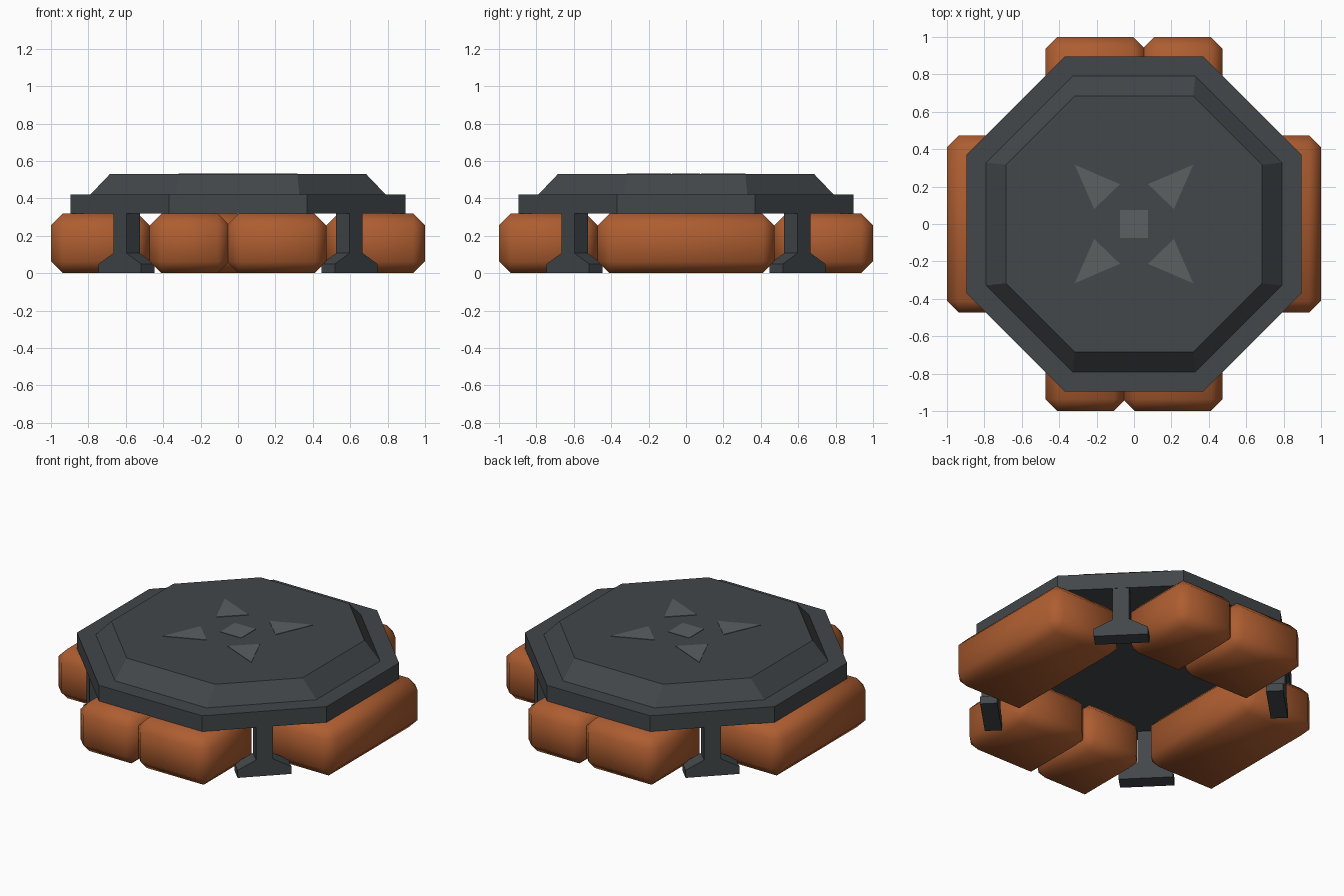
import bpy, bmesh, math
from mathutils import Matrix

if "Cube" in bpy.data.objects:
    bpy.data.objects.remove(bpy.data.objects["Cube"])

def material(name, rgb):
    m = bpy.data.materials.new(name)
    m.diffuse_color = (*rgb, 1)
    m.use_nodes = True
    m.node_tree.nodes["Principled BSDF"].inputs["Base Color"].default_value = m.diffuse_color
    return m

STEEL = material("dark_steel", (0.055, 0.063, 0.068))
MARK = material("light_grey", (0.105, 0.115, 0.12))
BAG = material("rust_orange", (0.42, 0.11, 0.03))

def finish(name, bm, mat):
    bmesh.ops.recalc_face_normals(bm, faces=bm.faces)
    me = bpy.data.meshes.new(name)
    bm.to_mesh(me)
    bm.free()
    ob = bpy.data.objects.new(name, me)
    bpy.context.collection.objects.link(ob)
    me.materials.append(mat)
    return ob

def prism(name, profile, z0, z1, mat, matrix=Matrix()):
    """Extrude a flat xy profile from z0 to z1, then place it."""
    bm = bmesh.new()
    f = bm.faces.new([bm.verts.new((x, y, z0)) for x, y in profile])
    r = bmesh.ops.extrude_face_region(bm, geom=[f])
    for v in r["geom"]:
        if isinstance(v, bmesh.types.BMVert):
            v.co.z = z1
    bm.transform(matrix)
    return finish(name, bm, mat)

# Octagonal platform: stacked rings (half width, half flat side, height)
rings = [(0.895, 0.37, 0.318), (0.895, 0.37, 0.42), (0.79, 0.328, 0.42), (0.685, 0.317, 0.53)]
bm = bmesh.new()
loops = []
for a, b, z in rings:
    pts = [(a, -b), (a, b), (b, a), (-b, a), (-a, b), (-a, -b), (-b, -a), (b, -a)]
    loops.append([bm.verts.new((x, y, z)) for x, y in pts])
for lo, hi in zip(loops, loops[1:]):
    for i in range(8):
        j = (i + 1) % 8
        bm.faces.new((lo[i], lo[j], hi[j], hi[i]))
bm.faces.new(loops[0])
bm.faces.new(loops[-1])
finish("platform", bm, STEEL)

# Raised markings: centre square and four arrowheads
s = 0.075
prism("centre_mark", [(-s, -s), (s, -s), (s, s), (-s, s)], 0.525, 0.533, MARK)
for i in range(4):
    prism(f"arrow_mark_{i}", [(0.317, 0.317), (0.075, 0.213), (0.213, 0.08)] if i % 2 == 0
          else [(0.317, 0.317), (0.08, 0.213), (0.213, 0.075)],
          0.525, 0.533, MARK, Matrix.Rotation(i * math.pi / 2, 4, "Z"))

# Four diagonal legs with flared feet
half = [(0.16, 0), (0.16, 0.05), (0.05, 0.107), (0.05, 0.33)]
leg = half + [(-x, z) for x, z in reversed(half)]
upright = Matrix.Rotation(math.pi / 2, 4, "X")
for i in range(4):
    turn = Matrix.Rotation(math.pi / 4 + i * math.pi / 2, 4, "Z")
    prism(f"leg_{i}", leg, 0.792, 0.893, STEEL, turn @ upright)

# Sandbags: chamfered boxes with soft shading
def sandbag(name, x0, x1, y0, y1, z1=0.318, c=0.063):
    bm = bmesh.new()
    bmesh.ops.create_cube(bm, size=1)
    bm.transform(Matrix.Translation(((x0 + x1) / 2, (y0 + y1) / 2, z1 / 2))
                 @ Matrix.Diagonal((x1 - x0, y1 - y0, z1, 1)))
    bmesh.ops.bevel(bm, geom=bm.edges[:], offset=c, segments=1, affect="EDGES")
    ob = finish(name, bm, BAG)
    bpy.ops.object.select_all(action="DESELECT")
    ob.select_set(True)
    bpy.context.view_layer.objects.active = ob
    bpy.ops.object.shade_smooth_by_angle(angle=math.radians(60))

e = 0.473
sandbag("right_bag", e, 1, -e, e)
sandbag("left_bag", -1, -e, -e, e)
sandbag("front_left_bag", -e, -0.045, -1, -e)
sandbag("front_right_bag", -0.06, e, -1, -e)
sandbag("back_left_bag", -e, 0.06, e, 1)
sandbag("back_right_bag", 0.045, e, e, 1)
